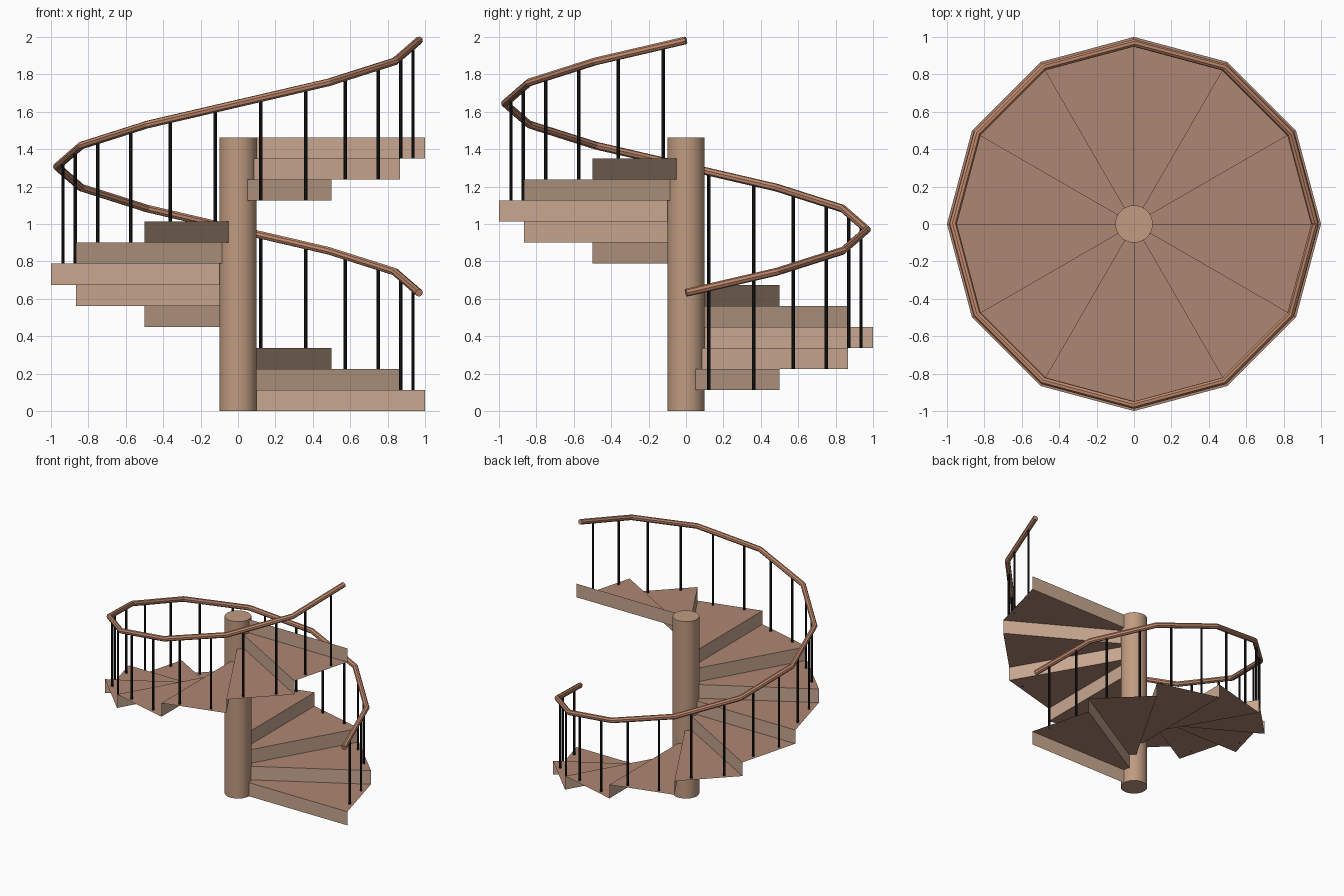
import bpy, bmesh
from math import cos, sin, pi
from mathutils import Vector

if "Cube" in bpy.data.objects:
    bpy.data.objects.remove(bpy.data.objects["Cube"])

N = 12                 # treads in one full turn
H = 0.1125             # riser height
R_IN, R_OUT = 0.09, 1.0
R_RAIL, RAIL_Z = 0.968, 0.632


def material(name, rgb):
    m = bpy.data.materials.new(name)
    m.diffuse_color = (*rgb, 1)
    m.use_nodes = True
    m.node_tree.nodes["Principled BSDF"].inputs["Base Color"].default_value = m.diffuse_color
    return m


tread_mat = material("tread_wood", (0.42, 0.24, 0.17))
riser_mat = material("riser_wood", (0.58, 0.39, 0.28))
post_mat = material("post_wood", (0.53, 0.33, 0.22))
rail_mat = material("rail_wood", (0.53, 0.25, 0.15))
iron_mat = material("black_iron", (0.01, 0.01, 0.01))


def ring(k, r, z):
    a = 2 * pi * k / N
    return Vector((r * cos(a), r * sin(a), z))


def quad(name, pts, mat):
    me = bpy.data.meshes.new(name)
    me.from_pydata(pts, [], [(0, 1, 2, 3)])
    me.materials.append(mat)
    ob = bpy.data.objects.new(name, me)
    bpy.context.collection.objects.link(ob)
    return ob


def cylinder(name, r, p, z0, z1, sides, mat):
    bpy.ops.mesh.primitive_cylinder_add(vertices=sides, radius=r, depth=z1 - z0,
                                        location=(p[0], p[1], (z0 + z1) / 2))
    ob = bpy.context.object
    ob.name = name
    ob.data.materials.append(mat)
    bpy.ops.object.shade_smooth_by_angle()
    return ob


# central post
cylinder("center_post", 0.1, (0, 0), 0, (N + 1) * H, 32, post_mat)

# sheet risers, one more than the treads
for k in range(N + 1):
    z = k * H
    quad(f"riser_{k + 1}", [ring(k, R_IN, z), ring(k, R_OUT, z),
                            ring(k, R_OUT, z + H), ring(k, R_IN, z + H)], riser_mat)

# sheet treads with two balusters each
for k in range(N):
    z = (k + 1) * H
    quad(f"tread_{k + 1}", [ring(k, R_IN, z), ring(k, R_OUT, z),
                            ring(k + 1, R_OUT, z), ring(k + 1, R_IN, z)], tread_mat)
    for i, t in enumerate((0.25, 0.75)):
        p = ring(k, R_RAIL, 0).lerp(ring(k + 1, R_RAIL, 0), t)
        cylinder(f"baluster_{2 * k + i + 1}", 0.009, p, z,
                 RAIL_Z + H * (k + t), 8, iron_mat)

# faceted helical handrail
cu = bpy.data.curves.new("handrail_path", 'CURVE')
cu.dimensions = '3D'
cu.bevel_depth = 0.021
cu.bevel_resolution = 2
cu.use_fill_caps = True
sp = cu.splines.new('POLY')
sp.points.add(N)
for k in range(N + 1):
    sp.points[k].co = (*ring(k, R_RAIL, RAIL_Z + k * H), 1)
cu.materials.append(rail_mat)
rail = bpy.data.objects.new("handrail", cu)
bpy.context.collection.objects.link(rail)
bpy.ops.object.select_all(action='DESELECT')
rail.select_set(True)
bpy.context.view_layer.objects.active = rail
bpy.ops.object.convert(target='MESH')
bpy.ops.object.shade_flat()
